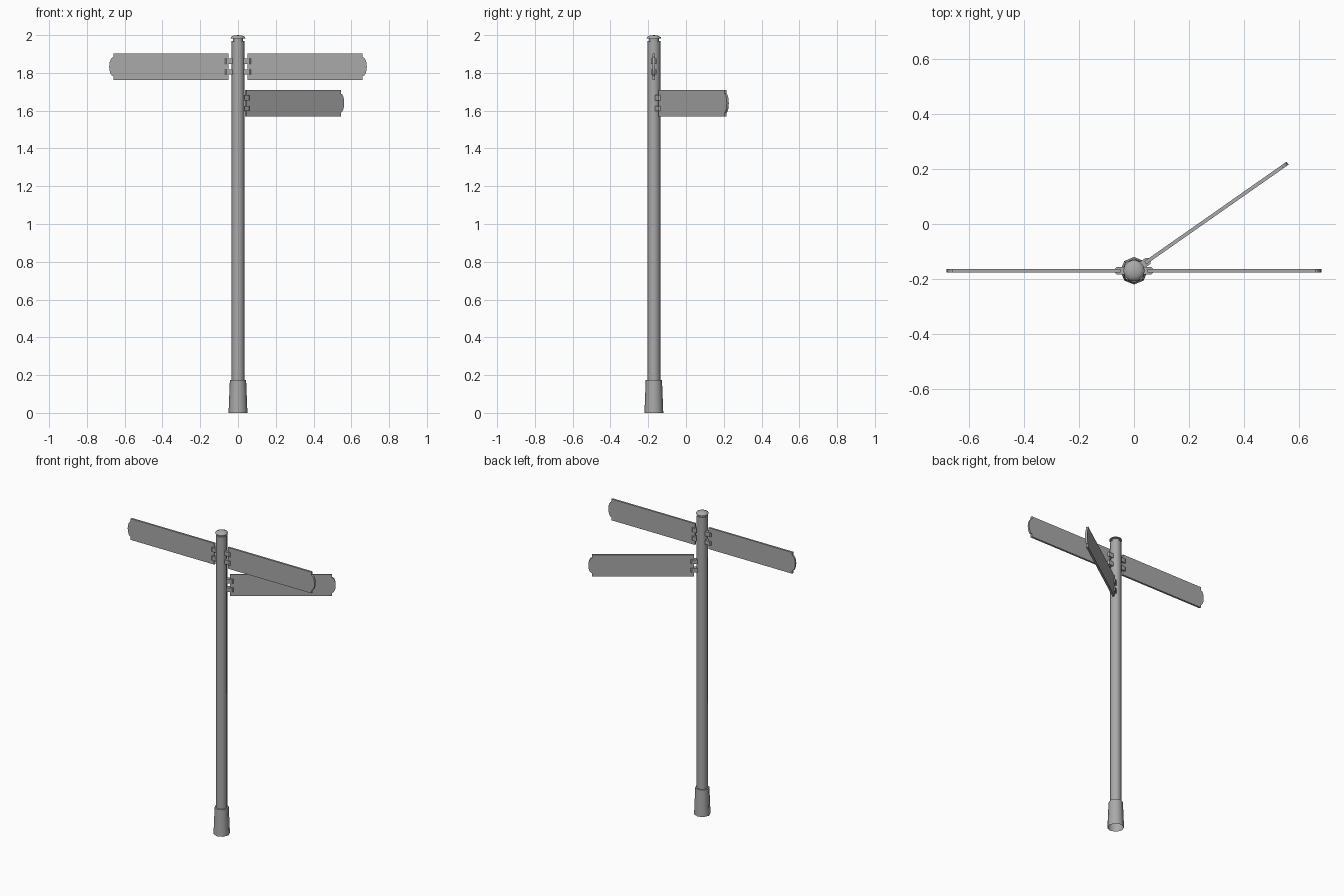
import bpy, bmesh, math
from mathutils import Matrix, Vector

cube = bpy.data.objects.get("Cube")
if cube:
    bpy.data.objects.remove(cube, do_unlink=True)

GREY = (0.40, 0.40, 0.40, 1)
metal = bpy.data.materials.new("grey metal")
metal.use_nodes = True
metal.diffuse_color = GREY
metal.node_tree.nodes["Principled BSDF"].inputs["Base Color"].default_value = GREY

POLE_Y = -0.17


def add_object(name, bm, matrix, smooth=None):
    bmesh.ops.recalc_face_normals(bm, faces=bm.faces)
    mesh = bpy.data.meshes.new(name)
    bm.to_mesh(mesh)
    bm.free()
    mesh.materials.append(metal)
    obj = bpy.data.objects.new(name, mesh)
    obj.matrix_world = matrix
    bpy.context.collection.objects.link(obj)
    if smooth:
        bpy.ops.object.select_all(action='DESELECT')
        obj.select_set(True)
        bpy.context.view_layer.objects.active = obj
        bpy.ops.object.shade_smooth_by_angle(angle=math.radians(smooth))
    return obj


def lathe(name, profile, sides, smooth=50):
    """Turn (radius, height) points around the pole axis."""
    bm = bmesh.new()
    verts = [bm.verts.new((r, 0, z)) for r, z in profile]
    edges = [bm.edges.new(pair) for pair in zip(verts, verts[1:])]
    bmesh.ops.spin(bm, geom=verts + edges, cent=(0, 0, 0), axis=(0, 0, 1),
                   angle=math.tau, steps=sides, use_duplicate=False)
    bmesh.ops.remove_doubles(bm, verts=bm.verts, dist=0.0001)
    return add_object(name, bm, Matrix.Translation((0, POLE_Y, 0)), smooth)


def prism(name, outline, axis, depth, matrix):
    """Extrude a closed outline symmetrically along the axis vector."""
    bm = bmesh.new()
    half = Vector(axis) * depth / 2
    face = bm.faces.new([bm.verts.new(Vector(p) - half) for p in outline])
    top = bmesh.ops.extrude_face_region(bm, geom=[face])["geom"]
    bmesh.ops.translate(bm, vec=half * 2,
                        verts=[v for v in top if isinstance(v, bmesh.types.BMVert)])
    return add_object(name, bm, matrix)


# Post, footing sleeve and domed finial
lathe("post", [(0.034, 0.17), (0.034, 1.97), (0, 1.97)], 8)
lathe("base_sleeve", [(0.05, 0), (0.043, 0.175), (0, 0.175)], 8)
lathe("cap_neck", [(0.026, 1.965), (0.026, 1.985)], 12)
lathe("cap_dome", [(0, 1.983), (0.039, 1.983), (0.036, 1.99),
                   (0.022, 1.997), (0, 2.0)], 12)


def direction_sign(name, angle, height):
    """Sign blade with notched, rounded tip, and its two clamps."""
    matrix = Matrix.Translation((0, POLE_Y, height)) @ Matrix.Rotation(math.radians(angle), 4, 'Z')
    half = 0.07
    tip = [(0.66 + 0.022 * math.cos(t), 0, 0.05 * math.sin(t))
           for t in (math.radians(-90 + 22.5 * i) for i in range(9))]
    blade = [(0.05, 0, -half), (0.66, 0, -half), *tip, (0.66, 0, half), (0.05, 0, half)]
    prism(name + "_blade", blade, (0, 1, 0), 0.013, matrix)
    clamp = [(0.03, -0.014, 0), (0.062, -0.014, 0), (0.07, -0.007, 0),
             (0.07, 0.007, 0), (0.062, 0.014, 0), (0.03, 0.014, 0)]
    for label, z in (("upper", 0.028), ("lower", -0.028)):
        prism(f"{name}_{label}_clamp", clamp, (0, 0, 1), 0.028,
              matrix @ Matrix.Translation((0, 0, z)))


direction_sign("left_sign", 0, 1.833)
direction_sign("right_sign", 180, 1.833)
direction_sign("rear_sign", 35, 1.64)
